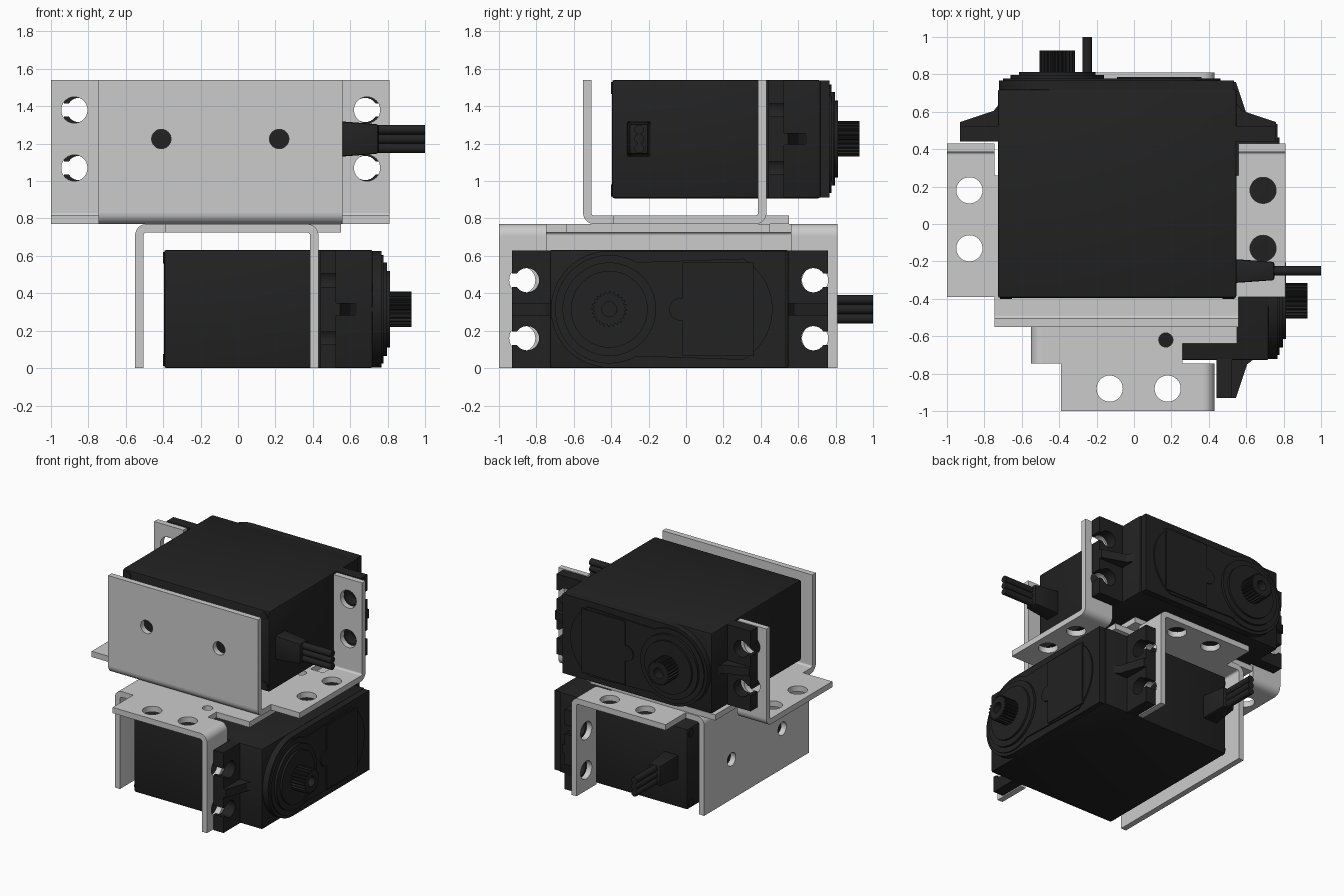
import bpy, bmesh
from math import sin, cos, radians, pi
from mathutils import Matrix, Vector

if "Cube" in bpy.data.objects:
    bpy.data.objects.remove(bpy.data.objects["Cube"])

ROT = {'Z': Matrix.Identity(3),
       'Y': Matrix(((1, 0, 0), (0, 0, -1), (0, 1, 0))),
       'X': Matrix(((0, 0, 1), (1, 0, 0), (0, 1, 0)))}
DIR = {'X': Vector((1, 0, 0)), 'Y': Vector((0, 1, 0)), 'Z': Vector((0, 0, 1))}
dark = bpy.data.materials.new("dark_plastic")
dark.diffuse_color = (0.016, 0.016, 0.016, 1)
dark.use_nodes = True
dark.node_tree.nodes["Principled BSDF"].inputs["Base Color"].default_value = dark.diffuse_color
MX, ZC = -0.085, 1.225      # mirror line and shaft height of a servo
parts = []


def arc(cx, cy, r, a0=0, a1=360, n=32):
    full = abs(a1 - a0) == 360
    return [(cx + r * cos(radians(a0 + (a1 - a0) * i / n)),
             cy + r * sin(radians(a0 + (a1 - a0) * i / n))) for i in range(n + (not full))]


def rect(x0, x1, y0, y1):
    return [(x0, y0), (x1, y0), (x1, y1), (x0, y1)]


def prism(name, loops, axis, a, b, mat=dark, bevel=0):
    """Extrude filled outlines (extra loops are holes) from a to b along an axis."""
    cu = bpy.data.curves.new(name, 'CURVE')
    cu.dimensions, cu.fill_mode, cu.extrude = '2D', 'BOTH', (b - a) / 2
    for pts in loops:
        s = cu.splines.new('POLY')
        s.points.add(len(pts) - 1)
        for p, q in zip(s.points, pts):
            p.co = (q[0], q[1], 0, 1)
        s.use_cyclic_u = True
    tmp = bpy.data.objects.new(name, cu)
    bpy.context.collection.objects.link(tmp)
    dg = bpy.context.evaluated_depsgraph_get()
    me = bpy.data.meshes.new_from_object(tmp.evaluated_get(dg))
    bpy.data.objects.remove(tmp)
    me.transform(Matrix.Translation(DIR[axis] * (a + b) / 2) @ ROT[axis].to_4x4())
    bm = bmesh.new()
    bm.from_mesh(me)
    bmesh.ops.remove_doubles(bm, verts=bm.verts, dist=1e-5)
    bmesh.ops.dissolve_limit(bm, angle_limit=0.01, verts=bm.verts, edges=bm.edges)
    bmesh.ops.recalc_face_normals(bm, faces=bm.faces)
    if bevel:
        bmesh.ops.bevel(bm, geom=bm.edges[:], offset=bevel, segments=2, profile=0.5, affect='EDGES')
    bm.to_mesh(me)
    bm.free()
    me.materials.clear()
    if mat:
        me.materials.append(mat)
    ob = bpy.data.objects.new(name, me)
    bpy.context.collection.objects.link(ob)
    parts.append(ob)
    return ob


def mirror(pts):
    return [(2 * MX - x, y) for x, y in pts]


# --- Sheet metal bracket ---
T, R, Z0, Z1 = 0.045, 0.06, 0.77, 1.54
XL, XR, WL, WR = -0.745, 0.56, -1.0, 0.81
base = [(XL, -0.49), (XR, -0.49), (XR, -0.39), (WR, -0.39), (WR, 0.37), (XR, 0.37),
        (XR, 0.26), (0.45, 0.26), (0.45, 0.55), (-0.64, 0.55), (-0.64, 0.26),
        (XL, 0.26), (XL, 0.37), (WL, 0.37), (WL, -0.39), (XL, -0.39)]
holes = [arc(x, y, 0.07) for x in (-0.88, 0.69) for y in (-0.13, 0.18)]
holes += [arc(x, 0.17, 0.038) for x in (-0.62, 0.43)]
prism("bracket_base", [base] + holes, 'Z', Z0, Z0 + T, None)
prism("bracket_back_plate", [rect(XL, XR, Z0 + R, Z1)] + [arc(x, ZC, 0.052) for x in (-0.41, 0.22)],
      'Y', -0.55, -0.55 + T, None)


def bend(name, cy, a0, a1, x0, x1):
    c = Z0 + R
    prism(name, [arc(cy, c, R, a0, a1, 8) + arc(cy, c, R - T, a1, a0, 8)], 'X', x0, x1, None)


bend("bracket_back_bend", -0.49, 180, 270, XL, XR)
for side, x0, x1, hx in (("left", WL, XL, -0.875), ("right", XR, WR, 0.69)):
    prism(f"bracket_{side}_ear", [rect(x0, x1, Z0 + R, Z1)] + [arc(hx, z, 0.07) for z in (1.07, 1.38)],
          'Y', 0.43 - T, 0.43, None)
    bend(f"bracket_{side}_bend", 0.37, 270, 360, x0, x1)

# --- Servo case ---
prism("servo_case", [rect(-0.728, 0.548, 0.908, 1.54)], 'Y', -0.395, 0.72, dark, 0.012)
r = 0.312
prism("servo_gear_cover", [arc(-0.41, ZC, r, 90, 270) + [(0.535, ZC - r), (0.535, ZC + r)]],
      'Y', 0.71, 0.768)
prism("servo_cover_step", [arc(-0.41, ZC, 0.29, 60, 300) + arc(0.15, ZC, r, -60, 60)],
      'Y', 0.76, 0.778)
prism("servo_cover_panel", [rect(-0.02, 0.36, ZC - 0.25, ZC + 0.25)], 'Y', 0.77, 0.787)
prism("servo_panel_tab", [arc(-0.03, ZC, 0.06)], 'Y', 0.77, 0.787)
for n, rad, top in (("outer", 0.25, 0.797), ("inner", 0.205, 0.812)):
    prism(f"servo_{n}_boss", [arc(-0.41, ZC, rad, n=48)], 'Y', 0.77, top)

# Corner screws on the back of the case
for i, (x, z) in enumerate((x, z) for x in (-0.685, 0.505) for z in (0.95, 1.497)):
    prism(f"servo_screw_{i}", [arc(x, z, 0.032, n=16)], 'Y', -0.402, -0.37)

# Mounting ears with open slots and gusset ribs
ear = [(0.53, 0.91), (0.76, 0.91)]
for z in (1.07, 1.38):
    ear += [(0.76, z - 0.035)] + arc(0.68, z, 0.065, -33, -327, 20) + [(0.76, z + 0.035)]
ear += [(0.76, 1.54), (0.53, 1.54)]
rib = [(0.53, 0.50), (0.76, 0.50), (0.76, 0.545), (0.58, 0.605), (0.53, 0.67)]
for side, f in (("right", lambda p: p), ("left", mirror)):
    prism(f"servo_{side}_ear", [f(ear)], 'Y', 0.44, 0.525)
    prism(f"servo_{side}_rib", [f(rib)], 'Z', ZC - 0.033, ZC + 0.033)

# Splined output shaft
teeth = [(-0.41 + q * cos(i * pi / 48), ZC + q * sin(i * pi / 48))
         for i in range(96) for q in [0.095 if i % 4 < 2 else 0.083]]
prism("output_shaft", [teeth, arc(-0.41, ZC, 0.04, n=20)], 'Y', 0.80, 0.928)
prism("shaft_core", [arc(-0.41, ZC, 0.05, n=20)], 'Y', 0.79, 0.86)

# Cable strain relief and three wires
relief = prism("cable_relief", [rect(-0.315, -0.188, 1.13, 1.32)], 'X', 0.53, 0.75, dark, 0.012)
for v in relief.data.vertices:
    if v.co.x > 0.65:
        v.co.y = -0.252 + (v.co.y + 0.252) * 0.78
        v.co.z = ZC + (v.co.z - ZC) * 0.84
for i in (-1, 0, 1):
    prism(f"wire_{i + 2}", [arc(-0.25, ZC + i * 0.05, 0.026, n=16)], 'X', 0.74, 1.0)

# Smooth round faces, keep edges sharp
bpy.ops.object.select_all(action='DESELECT')
for ob in parts:
    ob.select_set(True)
bpy.context.view_layer.objects.active = parts[0]
bpy.ops.object.shade_smooth_by_angle(angle=radians(30))

# Second identical unit, turned half a turn about the diagonal and hung below
turn = Matrix(((0, 1, 0, 0), (1, 0, 0, 0), (0, 0, -1, 1.54), (0, 0, 0, 1)))
for ob in parts:
    low = bpy.data.objects.new("lower_" + ob.name, ob.data)
    low.matrix_world = turn
    bpy.context.collection.objects.link(low)
    ob.name = "upper_" + ob.name
